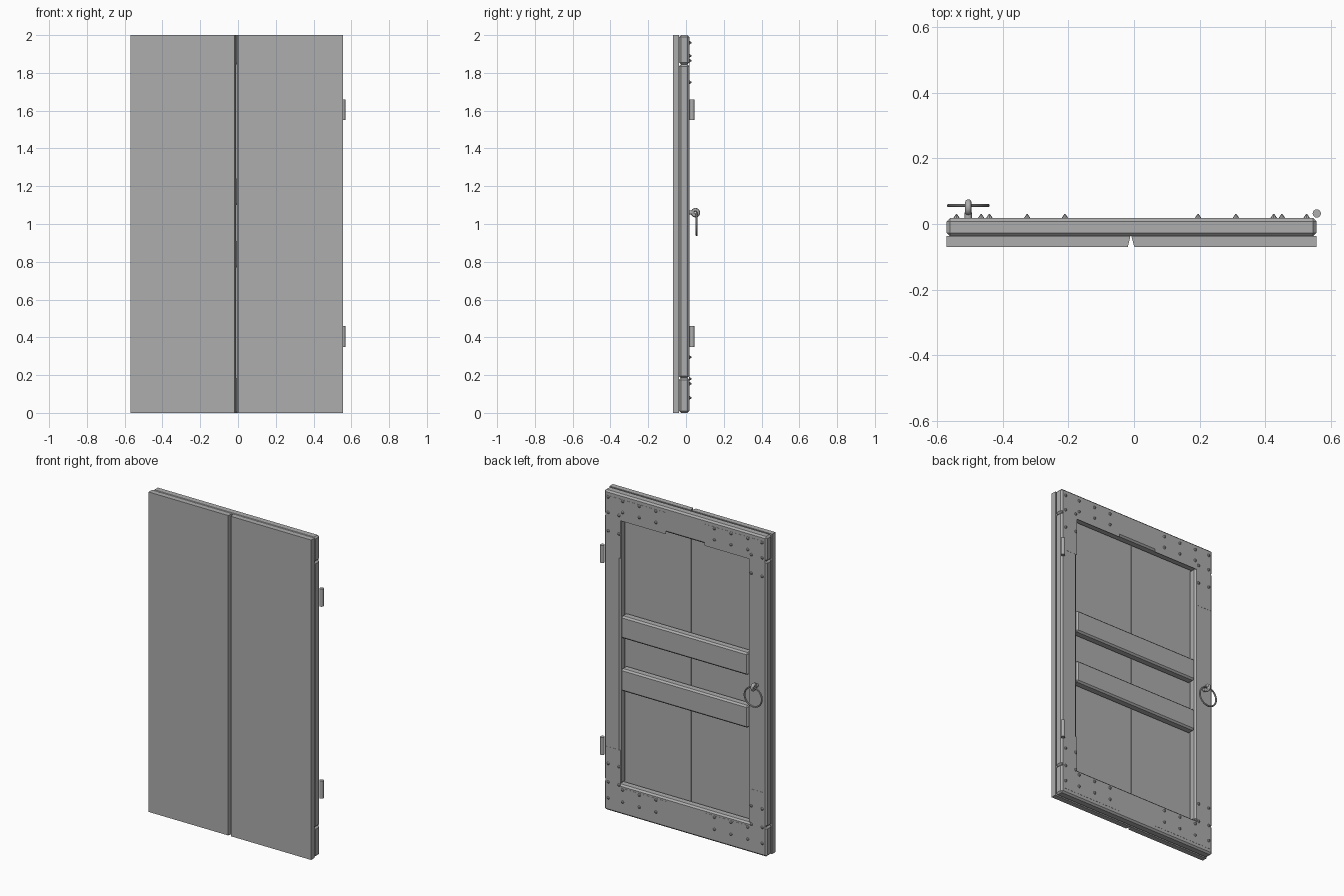
import bpy
from math import pi

cube = bpy.data.objects.get("Cube")
if cube:
    bpy.data.objects.remove(cube, do_unlink=True)

GREY = (0.42, 0.42, 0.42, 1)
mat = bpy.data.materials.new("plain grey")
mat.use_nodes = True
mat.diffuse_color = GREY
mat.node_tree.nodes["Principled BSDF"].inputs["Base Color"].default_value = GREY

LEFT, RIGHT = 0.555, -0.57          # door edges
INNER_L, INNER_R = 0.44, -0.44      # opening edges
RAIL_LOW, RAIL_HIGH = 0.185, 1.845  # rail edges facing the opening
BACK, MID, FRONT = 0.018, -0.037, -0.07


def prism(name, outline, z0, z1):
    """Extrude an outline in the xy plane from z0 to z1."""
    n = len(outline)
    verts = [(x, y, z) for z in (z0, z1) for x, y in outline]
    faces = [tuple(reversed(range(n))), tuple(range(n, 2 * n))]
    faces += [(i, (i + 1) % n, (i + 1) % n + n, i + n) for i in range(n)]
    mesh = bpy.data.meshes.new(name)
    mesh.from_pydata(verts, [], faces)
    mesh.materials.append(mat)
    ob = bpy.data.objects.new(name, mesh)
    bpy.context.collection.objects.link(ob)
    return ob


def box(name, x0, x1, y0, y1, z0, z1, bevel=0):
    ob = prism(name, [(x0, y0), (x1, y0), (x1, y1), (x0, y1)], z0, z1)
    if bevel:
        mod = ob.modifiers.new("chamfer", "BEVEL")
        mod.width = bevel
        mod.segments = 1
    return ob


def finish(name, smooth=True):
    ob = bpy.context.object
    ob.name = name
    ob.data.materials.append(mat)
    if smooth:
        bpy.ops.object.shade_smooth_by_angle()
    return ob


# Two front planks with a V groove between them
prism("plank_right", [(RIGHT, FRONT), (-0.019, FRONT), (-0.011, MID), (RIGHT, MID)], 0, 2)
prism("plank_left", [(0.001, FRONT), (LEFT, FRONT), (LEFT, MID), (-0.008, MID)], 0, 2)

# Chamfered frame and cross battens on the back
for name, x0, x1, z0, z1 in (
        ("bottom_rail", RIGHT, LEFT, 0, RAIL_LOW),
        ("top_rail", RIGHT, LEFT, RAIL_HIGH, 2),
        ("right_stile", RIGHT, INNER_R, RAIL_LOW, RAIL_HIGH),
        ("left_stile", INNER_L, LEFT, RAIL_LOW, RAIL_HIGH),
        ("lower_batten", INNER_R, INNER_L, 0.77, 0.91),
        ("upper_batten", INNER_R, INNER_L, 1.1, 1.24)):
    box(name, x0, x1, MID, BACK, z0, z1, 0.01)

# Corner straps: thin plates with pyramid nails
for side, edge, s in (("left", LEFT, -1), ("right", RIGHT, 1)):
    for level, base, d in (("bottom", 0, 1), ("top", 2, -1)):
        tag = f"{level}_{side}"
        xs = sorted((edge + s * 0.012, edge + s * 0.43))
        zs = sorted((base + d * 0.03, base + d * 0.165))
        box(f"strap_across_{tag}", *xs, BACK - 0.001, BACK + 0.001, *zs)
        xs = sorted((edge + s * 0.012, edge + s * 0.115))
        zs = sorted((base + d * 0.165, base + d * 0.4))
        box(f"strap_upright_{tag}", *xs, BACK - 0.001, BACK + 0.001, *zs)
        row_a, row_b = (0.08, 0.155) if d > 0 else (0.04, 0.11)
        spots = [(x, z) for x in (0.13, 0.245, 0.36) for z in (row_a, row_b)]
        spots += [(x, z) for x in (0.03, 0.105) for z in (row_b + 0.025, row_b + 0.14)]
        spots.append((0.03, row_a))
        for x, z in spots:
            bpy.ops.mesh.primitive_cone_add(
                vertices=8, radius1=0.01, radius2=0.002, depth=0.012,
                location=(edge + s * x, BACK + 0.006, base + d * z),
                rotation=(-pi / 2, 0, 0))
            finish(f"nail_{tag}", False)

# Hinge barrels
for name, z in (("lower_hinge", 0.405), ("upper_hinge", 1.605)):
    bpy.ops.mesh.primitive_cylinder_add(vertices=24, radius=0.0125, depth=0.11,
                                        location=(LEFT + 0.001, 0.032, z))
    finish(name)

# Ring pull: post, eye and hanging ring
PULL_X = -0.504
bpy.ops.mesh.primitive_cylinder_add(vertices=24, radius=0.011, depth=0.02,
                                    location=(PULL_X, 0.025, 1.06), rotation=(pi / 2, 0, 0))
finish("pull_post")
bpy.ops.mesh.primitive_torus_add(major_radius=0.015, minor_radius=0.01,
                                 major_segments=32, minor_segments=12,
                                 location=(PULL_X, 0.05, 1.06), rotation=(0, pi / 2, 0))
finish("pull_eye")
bpy.ops.mesh.primitive_torus_add(major_radius=0.06, minor_radius=0.005,
                                 major_segments=48, minor_segments=10,
                                 location=(PULL_X, 0.056, 1.0), rotation=(pi / 2, 0, 0))
finish("pull_ring")
